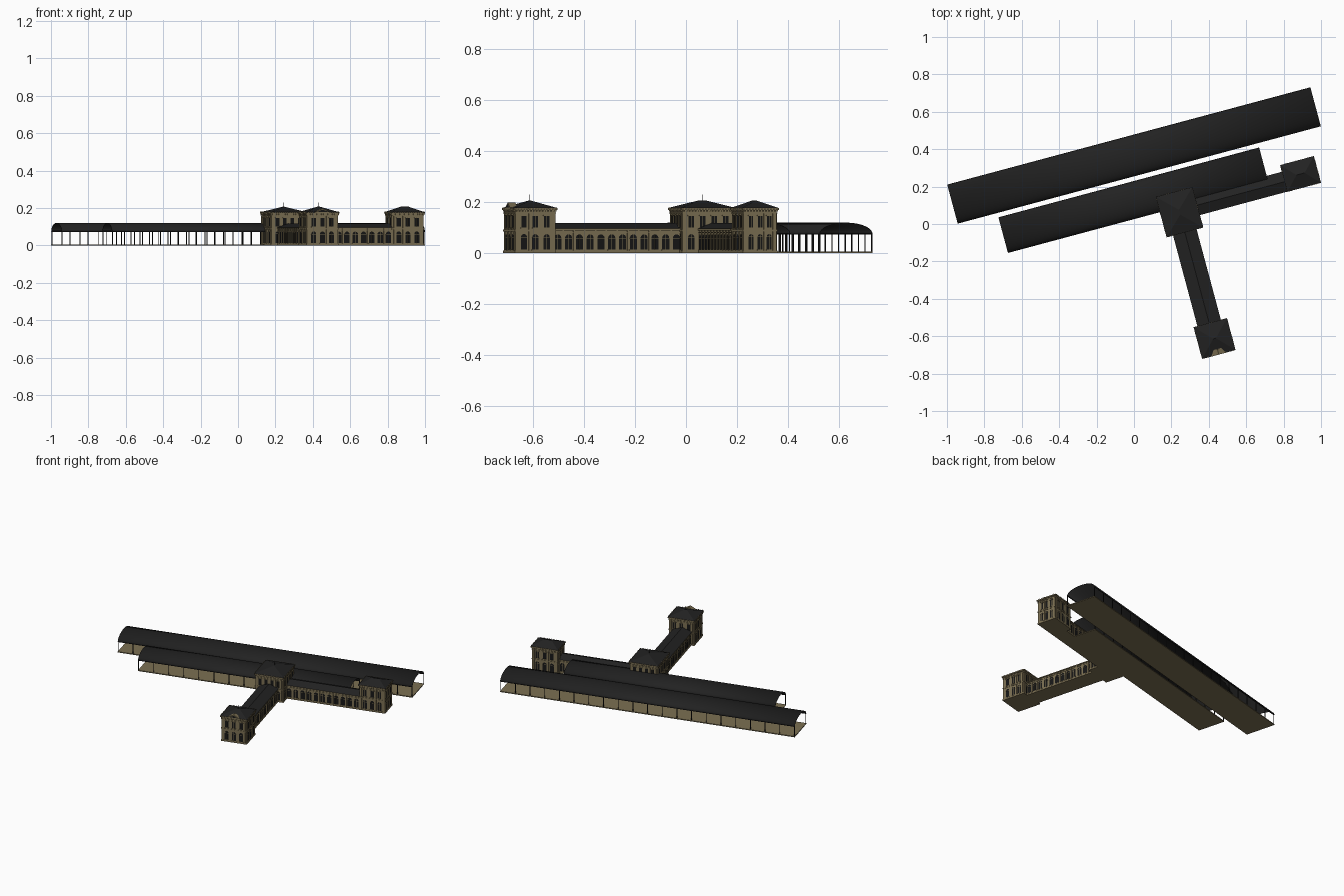
import bpy, bmesh, math
from mathutils import Matrix, Vector

cube = bpy.data.objects.get("Cube")
if cube:
    bpy.data.objects.remove(cube, do_unlink=True)

# the whole plan is laid out square, then turned on the ground
TURN = Matrix.Rotation(math.radians(15), 4, 'Z')


def material(name, rgb):
    m = bpy.data.materials.new(name)
    m.use_nodes = True
    m.diffuse_color = (*rgb, 1)
    bsdf = m.node_tree.nodes["Principled BSDF"]
    bsdf.inputs["Base Color"].default_value = (*rgb, 1)
    bsdf.inputs["Roughness"].default_value = 0.9
    return m


MATS = [material("sandstone", (0.2, 0.16, 0.085)),
        material("slate_roof", (0.016, 0.016, 0.016)),
        material("dark_glass", (0.008, 0.008, 0.008)),
        material("black_iron", (0.01, 0.01, 0.01))]
STONE, SLATE, GLASS, IRON = range(4)


def finish(name, bm, smooth=False):
    me = bpy.data.meshes.new(name)
    bm.to_mesh(me)
    bm.free()
    for m in MATS:
        me.materials.append(m)
    ob = bpy.data.objects.new(name, me)
    bpy.context.collection.objects.link(ob)
    ob.matrix_world = TURN
    if smooth:
        bpy.ops.object.select_all(action='DESELECT')
        ob.select_set(True)
        bpy.context.view_layer.objects.active = ob
        bpy.ops.object.shade_smooth_by_angle(angle=math.radians(35))
    return ob


def box(bm, x0, x1, y0, y1, z0, z1, mat, frame=Matrix()):
    mid = Vector((x0 + x1, y0 + y1, z0 + z1)) / 2
    size = Matrix.Diagonal((x1 - x0, y1 - y0, z1 - z0, 1))
    vs = bmesh.ops.create_cube(bm, size=1, matrix=frame @ Matrix.Translation(mid) @ size)["verts"]
    for f in {f for v in vs for f in v.link_faces}:
        f.material_index = mat


def plate(bm, frame, pts, y, mat):
    f = bm.faces.new([bm.verts.new(frame @ Vector((x, y, z))) for x, z in pts])
    f.material_index = mat


def window(bm, frame, x, w, z0, z1, arched):
    # dark pane with glazing bars and a sill; z1 is the crown of the opening
    r = w / 2
    if arched:
        pts = [(x - r, z0), (x + r, z0)]
        pts += [(x + r * math.cos(a), z1 - r + r * math.sin(a))
                for a in (math.pi * i / 8 for i in range(9))]
        box(bm, x - r, x + r, 0, 0.002, z1 - r - 0.002, z1 - r, STONE, frame)
    else:
        pts = [(x - r, z0), (x + r, z0), (x + r, z1), (x - r, z1)]
        box(bm, x - r - 0.003, x + r + 0.003, 0, 0.004, z1, z1 + 0.004, STONE, frame)
    plate(bm, frame, pts[::-1], 0.001, GLASS)
    box(bm, x - 0.0007, x + 0.0007, 0, 0.002, z0, z1, STONE, frame)
    box(bm, x - r - 0.002, x + r + 0.002, 0, 0.003, z0 - 0.003, z0, STONE, frame)


def walls(x0, x1, y0, y1):
    # a frame for each wall: x along it, y outward, z up, with its length
    cx, cy, w, d = (x0 + x1) / 2, (y0 + y1) / 2, x1 - x0, y1 - y0
    for i in range(4):
        out, length = ((d, w), (w, d))[i % 2]
        yield (Matrix.Translation((cx, cy, 0)) @ Matrix.Rotation(i * math.pi / 2, 4, 'Z')
               @ Matrix.Translation((0, out / 2, 0))), length


def hip_roof(bm, x0, x1, y0, y1, z0, z1, hip):
    # ridge runs along the longer side; hip is the inset of the ridge ends
    cx, cy = (x0 + x1) / 2, (y0 + y1) / 2
    if x1 - x0 >= y1 - y0:
        ridge = [(x0 + hip, cy, z1), (x1 - hip, cy, z1)]
    else:
        ridge = [(cx, y0 + hip, z1), (cx, y1 - hip, z1)]
    base = [(x, y, z0) for x in (x0, x1) for y in (y0, y1)]
    vs = [bm.verts.new(p) for p in base + ridge]
    for f in bmesh.ops.convex_hull(bm, input=vs)["geom"]:
        if isinstance(f, bmesh.types.BMFace):
            f.material_index = SLATE


def pavilion(name, x0, x1, y0, y1, bays, flagpole=False, pediment=False):
    # two storeys: arches below, tall windows above, hipped roof
    e = 0.007
    bm = bmesh.new()
    a, b, c, d = x0 + e, x1 - e, y0 + e, y1 - e
    box(bm, a, b, c, d, 0, 0.172, STONE)
    for grow, z0, z1 in ((0.003, 0, 0.01), (0.003, 0.086, 0.092), (0.003, 0.156, 0.16)):
        box(bm, a - grow, b + grow, c - grow, d + grow, z0, z1, STONE)
    box(bm, x0, x1, y0, y1, 0.17, 0.177, STONE)
    hip_roof(bm, x0, x1, y0, y1, 0.177, 0.207, min(x1 - x0, y1 - y0) / 2 - 0.003)
    for frame, length in walls(a, b, c, d):
        step = (length - 0.024) / bays
        for i in range(bays):
            x = (i - (bays - 1) / 2) * step
            window(bm, frame, x, step * 0.55, 0.014, 0.075, True)
            window(bm, frame, x, step * 0.48, 0.1, 0.146, False)
        for i in range(bays + 1):
            x = (i - bays / 2) * step
            box(bm, x - 0.004, x + 0.004, 0, 0.003, 0.01, 0.158, STONE, frame)
        # brackets under the eaves and small ornaments along the edge
        n = round(length / 0.012)
        for i in range(n):
            x = (i + 0.5 - n / 2) * length / n
            box(bm, x - 0.002, x + 0.002, 0, 0.006, 0.163, 0.17, STONE, frame)
            box(bm, x - 0.0015, x + 0.0015, e - 0.002, e + 0.001, 0.175, 0.18, STONE, frame)
    cx, cy = (x0 + x1) / 2, (y0 + y1) / 2
    if flagpole:
        box(bm, cx - 0.001, cx + 0.001, cy - 0.001, cy + 0.001, 0.2, 0.23, IRON)
    if pediment:
        vs = [bm.verts.new((cx + s * w, y, z)) for y in (y0 - 0.001, y0 + 0.03)
              for s, w, z in ((-1, 0.05, 0.172), (1, 0.05, 0.172), (0, 0, 0.198))]
        bmesh.ops.convex_hull(bm, input=vs)
        frame = Matrix.Translation((cx, y0, 0)) @ Matrix.Rotation(math.pi, 4, 'Z')
        plate(bm, frame, [(0.03, 0.179), (0, 0.192), (-0.03, 0.179)], 0.002, GLASS)
    finish(name, bm)


def wing(name, x0, x1, y0, y1, bays):
    # low arcaded range with a ridged roof
    e = 0.006
    bm = bmesh.new()
    along_x = x1 - x0 > y1 - y0
    ex, ey = (0, e) if along_x else (e, 0)
    a, b, c, d = x0 + ex, x1 - ex, y0 + ey, y1 - ey
    box(bm, a, b, c, d, 0, 0.092, STONE)
    box(bm, x0 + ex / 2, x1 - ex / 2, y0 + ey / 2, y1 - ey / 2, 0, 0.01, STONE)
    box(bm, x0 + ex / 2, x1 - ex / 2, y0 + ey / 2, y1 - ey / 2, 0.08, 0.084, STONE)
    box(bm, x0, x1, y0, y1, 0.09, 0.096, STONE)
    hip_roof(bm, x0, x1, y0, y1, 0.096, 0.118, 0)
    for i, (frame, length) in enumerate(walls(a, b, c, d)):
        if (i % 2 == 0) != along_x:
            continue
        step = length / bays
        for k in range(bays):
            x = (k + 0.5 - bays / 2) * step
            window(bm, frame, x, step * 0.66, 0.014, 0.074, True)
            box(bm, x - step / 2 - 0.003, x - step / 2 + 0.003, 0, 0.003, 0.01, 0.09, STONE, frame)
    finish(name, bm)


def train_shed(name, x0, x1, y0, y1, bays):
    # platform
    bm = bmesh.new()
    box(bm, x0, x1, y0, y1, 0, 0.006, STONE)
    finish(name + "_platform", bm)
    # barrel roof as a thin shell
    bm = bmesh.new()
    cy, r, n = (y0 + y1) / 2, (y1 - y0) / 2, 16
    rows = [[bm.verts.new((x, cy - r * math.cos(t), 0.075 + 0.045 * math.sin(t)))
             for x in (x0, x1)] for t in (math.pi * i / n for i in range(n + 1))]
    for p, q in zip(rows, rows[1:]):
        bm.faces.new((p[0], p[1], q[1], q[0])).material_index = SLATE
    roof = finish(name + "_roof", bm, smooth=True)
    shell = roof.modifiers.new("thickness", 'SOLIDIFY')
    shell.thickness = 0.002
    # columns and eaves beams
    bm = bmesh.new()
    for y in (y0 + 0.003, y1 - 0.003):
        box(bm, x0, x1, y - 0.002, y + 0.002, 0.073, 0.077, IRON)
        for i in range(bays + 1):
            x = x0 + 0.003 + (x1 - x0 - 0.006) * i / bays
            box(bm, x - 0.002, x + 0.002, y - 0.002, y + 0.002, 0.006, 0.075, IRON)
    finish(name + "_columns", bm)


train_shed("rear_shed", -0.91, 1.10, 0.246, 0.462, 20)
train_shed("front_shed", -0.691, 0.752, 0.025, 0.222, 14)
pavilion("central_hall", 0.15, 0.353, -0.114, 0.11, 4, flagpole=True)
pavilion("front_pavilion", 0.165, 0.35, -0.791, -0.615, 3, flagpole=True, pediment=True)
pavilion("side_pavilion", 0.836, 1.023, -0.046, 0.102, 3)
wing("front_wing", 0.186, 0.316, -0.625, -0.1, 12)
wing("side_wing", 0.34, 0.845, -0.045, 0.065, 11)
